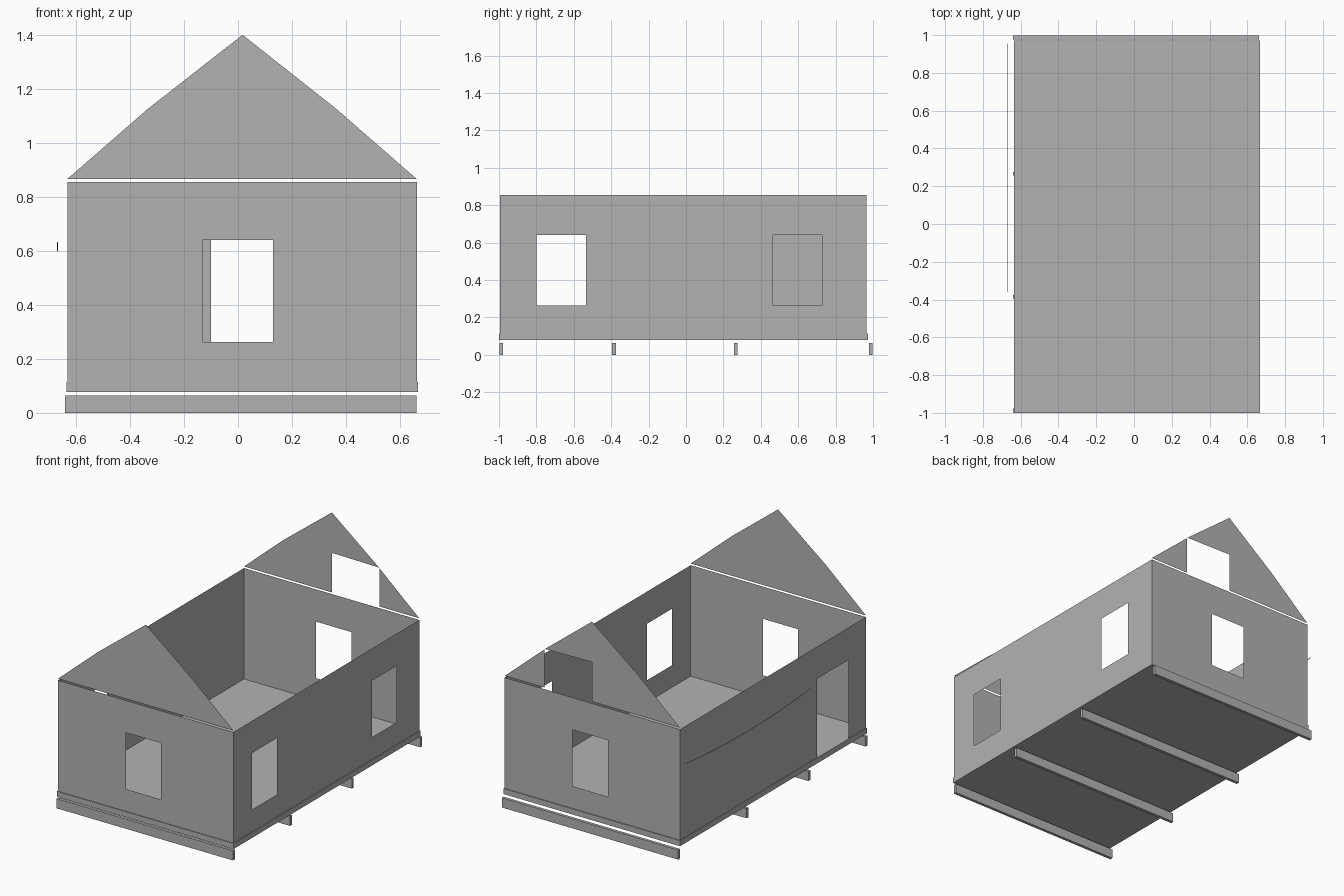
import bpy
import bmesh
from mathutils import Vector

cube = bpy.data.objects.get("Cube")
if cube:
    bpy.data.objects.remove(cube, do_unlink=True)

grey = bpy.data.materials.new("plain grey")
grey.use_nodes = True
grey.diffuse_color = (0.45, 0.45, 0.45, 1)
grey.node_tree.nodes["Principled BSDF"].inputs["Base Color"].default_value = (0.45, 0.45, 0.45, 1)

# Main dimensions of the shell
LEFT, RIGHT, FRONT, BACK = -0.632, 0.662, -0.995, 0.966
FLOOR, EAVES = 0.115, 0.855
SILL, HEAD = 0.263, 0.64


def finish(name, bm):
    mesh = bpy.data.meshes.new(name)
    bm.to_mesh(mesh)
    bm.free()
    mesh.materials.append(grey)
    obj = bpy.data.objects.new(name, mesh)
    bpy.context.collection.objects.link(obj)
    return obj


def place(axis, offset, u, z):
    """Point on an upright plane that crosses the given axis at offset."""
    return Vector((offset, u, z)) if axis == "x" else Vector((u, offset, z))


def face_outward(bm, axis, offset):
    bm.normal_update()
    for f in bm.faces:
        if getattr(f.normal, axis) * offset < 0:
            f.normal_flip()


def wall(name, axis, offset, u0, u1, holes):
    """Thin wall as a grid of cells, leaving out the cells inside openings."""
    us = sorted({u0, u1, *(h[0] for h in holes), *(h[1] for h in holes)})
    zs = sorted({FLOOR, EAVES, *(h[2] for h in holes), *(h[3] for h in holes)})
    bm = bmesh.new()
    for a, b in zip(us, us[1:]):
        for c, d in zip(zs, zs[1:]):
            u, z = (a + b) / 2, (c + d) / 2
            if any(h[0] < u < h[1] and h[2] < z < h[3] for h in holes):
                continue
            bm.faces.new([bm.verts.new(place(axis, offset, *p))
                          for p in ((a, c), (b, c), (b, d), (a, d))])
    bmesh.ops.remove_doubles(bm, verts=bm.verts, dist=0.0001)
    face_outward(bm, axis, offset)
    bmesh.ops.dissolve_limit(bm, angle_limit=0.01, verts=bm.verts, edges=bm.edges)
    return finish(name, bm)


def gable(name, offset, outlines):
    bm = bmesh.new()
    for outline in outlines:
        bm.faces.new([bm.verts.new(place("y", offset, *p)) for p in outline])
    face_outward(bm, "y", offset)
    return finish(name, bm)


def box(name, low, high):
    bm = bmesh.new()
    bmesh.ops.create_cube(bm, size=1)
    low, high = Vector(low), Vector(high)
    for v in bm.verts:
        v.co = (low + high) / 2 + v.co * (high - low)
    return finish(name, bm)


# Walls with windows and the side doorway
wall("front_wall", "y", FRONT, LEFT, RIGHT, [(-0.132, 0.13, SILL, HEAD)])
wall("back_wall", "y", BACK, LEFT, RIGHT, [(-0.1, 0.162, SILL, HEAD)])
wall("window_side_wall", "x", RIGHT, FRONT, BACK,
     [(-0.8, -0.535, SILL, HEAD), (0.465, 0.728, SILL, HEAD)])
wall("door_side_wall", "x", LEFT, FRONT, BACK, [(-0.81, -0.48, FLOOR, HEAD)])

# Gables: the back one has a loft opening that runs down to its base
BASE, APEX = 0.866, (0.017, 1.4)
bend_l, bend_r = (-0.335, 1.125), (0.365, 1.125)
gable("front_gable", FRONT, [[(LEFT, BASE), (RIGHT, BASE), bend_r, APEX, bend_l]])
gable("back_gable", BACK, [
    [(LEFT, BASE), (0.016, BASE), (0.016, 1.13), bend_r, APEX, bend_l],
    [(0.37, BASE), (RIGHT, BASE), (0.37, 1.12)]])

# Floor slab, slightly wider than the walls
box("floor", (-0.636, -1, 0.078), (0.667, 0.972, FLOOR))

# Skids under the floor
for i, y in enumerate((-0.988, -0.385, 0.266, 0.988)):
    box(f"skid_{i + 1}", (-0.641, y - 0.01, 0), (0.661, y + 0.01, 0.064))

# Sagging cable beside the door wall
curve = bpy.data.curves.new("cable", "CURVE")
curve.dimensions = "3D"
curve.bevel_depth = 0.002
curve.bevel_resolution = 1
curve.use_fill_caps = True
steps = 16
line = curve.splines.new("POLY")
line.points.add(steps)
for i, point in enumerate(line.points):
    t = i / steps
    point.co = (-0.669, -0.36 + 1.315 * t, 0.632 - 0.128 * t * (1 - t), 1)
curve.materials.append(grey)
bpy.context.collection.objects.link(bpy.data.objects.new("cable", curve))
